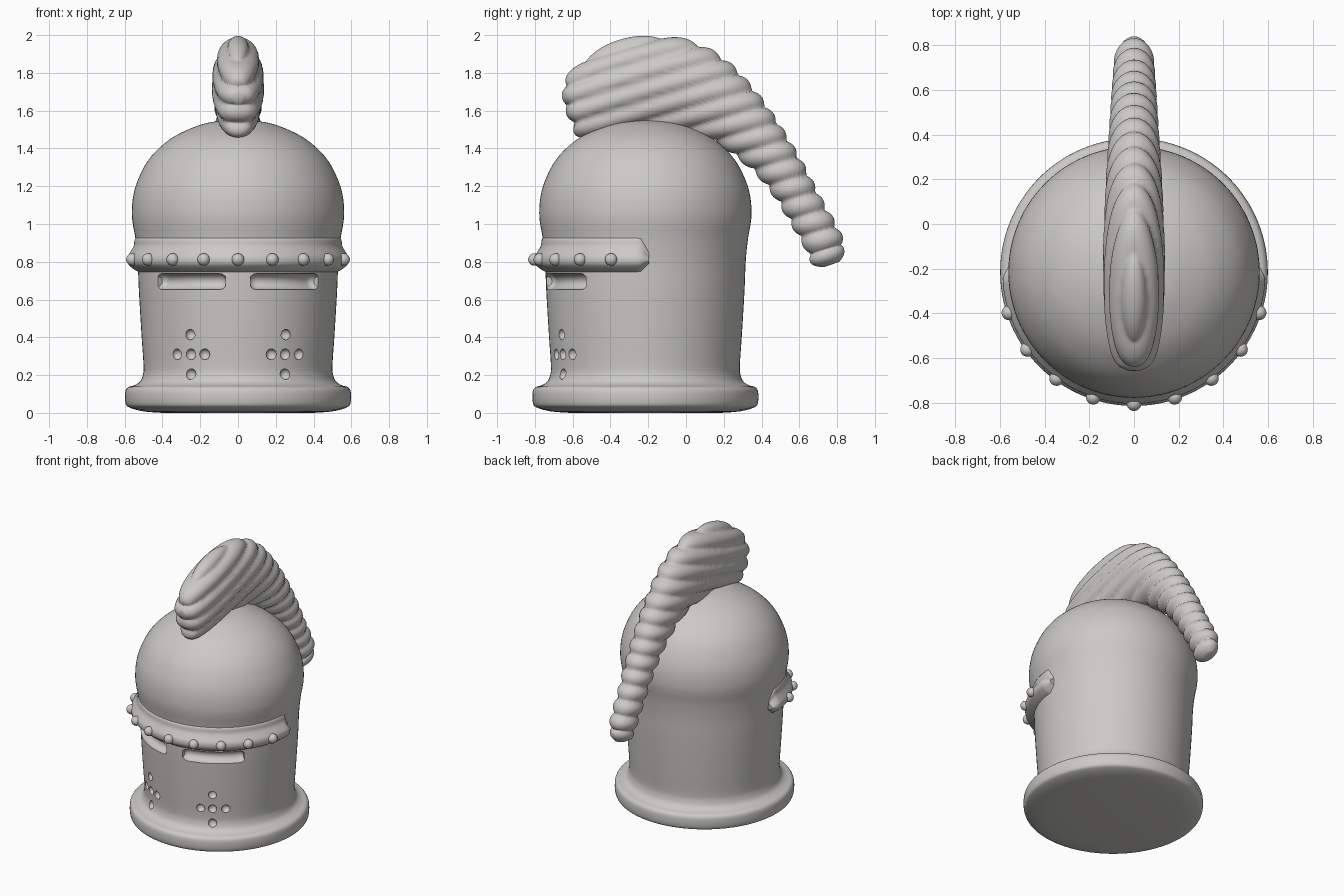
import bpy, bmesh, math
from mathutils import Vector

if "Cube" in bpy.data.objects:
    bpy.data.objects.remove(bpy.data.objects["Cube"])

CY = -0.215  # helmet axis in y

steel = bpy.data.materials.new("pale_grey")
steel.use_nodes = True
GREY = (0.6, 0.59, 0.57, 1)
steel.diffuse_color = GREY
steel.node_tree.nodes["Principled BSDF"].inputs["Base Color"].default_value = GREY


def spline(points, steps):
    """Catmull-Rom interpolation of tuples of any length."""
    pts = [Vector(p) for p in points]
    pts = [2 * pts[0] - pts[1]] + pts + [2 * pts[-1] - pts[-2]]
    out = []
    for a, b, c, d in zip(pts, pts[1:], pts[2:], pts[3:]):
        for i in range(steps):
            t = i / steps
            out.append((b * 2 + (c - a) * t + (2 * a - 5 * b + 4 * c - d) * t * t
                        + (3 * b - a - 3 * c + d) * t ** 3) / 2)
    return out + [pts[-2]]


def loft(name, rings, ripple=None):
    """Skin closed rings of points, cap both ends, optionally ripple the surface."""
    bm = bmesh.new()
    loops = [[bm.verts.new(p) for p in ring] for ring in rings]
    n = len(loops[0])
    for lo, hi in zip(loops, loops[1:]):
        for i in range(n):
            j = (i + 1) % n
            bm.faces.new((lo[i], lo[j], hi[j], hi[i]))
    bm.faces.new(loops[0][::-1])
    bm.faces.new(loops[-1])
    bmesh.ops.recalc_face_normals(bm, faces=bm.faces)
    if ripple:
        bm.normal_update()
        moves = [v.normal * ripple(v.co) for v in bm.verts]
        for v, m in zip(bm.verts, moves):
            v.co += m
    return to_object(name, bm)


def to_object(name, bm):
    mesh = bpy.data.meshes.new(name)
    bm.to_mesh(mesh)
    bm.free()
    mesh.materials.append(steel)
    ob = bpy.data.objects.new(name, mesh)
    bpy.context.collection.objects.link(ob)
    return ob


def smooth(ob, degrees=40):
    bpy.ops.object.select_all(action='DESELECT')
    ob.select_set(True)
    bpy.context.view_layer.objects.active = ob
    bpy.ops.object.shade_smooth_by_angle(angle=math.radians(degrees))


def ball(name, centre, radius):
    bm = bmesh.new()
    bmesh.ops.create_uvsphere(bm, u_segments=20, v_segments=12, radius=radius)
    bmesh.ops.translate(bm, verts=bm.verts, vec=centre)
    return to_object(name, bm)


def polar(angle, radius, z):
    """Point around the helmet axis; angle 0 is the front."""
    return Vector((radius * math.sin(angle), CY - radius * math.cos(angle), z))


def turn(count):
    return [2 * math.pi * i / count for i in range(count)]


# Helmet shell: turned profile with flared foot and domed crown
profile = [(.4, 0), (.5, .008), (.572, .027), (.595, .05), (.597, .11), (.582, .136),
           (.55, .146), (.52, .165), (.504, .2), (.5, .25), (.51, .4), (.525, .65),
           (.531, .8), (.543, .92), (.557, 1), (.562, 1.06), (.556, 1.14), (.535, 1.22),
           (.487, 1.32), (.42, 1.4), (.33, 1.468), (.2, 1.525), (.1, 1.545), (.01, 1.55)]
shell = loft("helmet_shell", [[polar(a, r, z) for a in turn(112)]
                              for r, z in spline(profile, 4)])

# Cutters for the eye slots and breathing holes
cutters = []
for side in (-1, 1):
    rings = []
    for k in range(25):
        t = k / 24
        ang = side * (.125 + .81 * t)
        fat = min(1, .6 + 8 * min(t, 1 - t))
        rings.append([polar(ang, .528 + .05 * fat * math.cos(b),
                            .695 + .043 * fat * math.sin(b)) for b in turn(20)])
    cutters.append(loft("eye_slot_cutter", rings))
    for dx, dz in ((0, 0), (.073, 0), (-.073, 0), (0, .105), (0, -.105)):
        x = side * (.25 + dx)
        ang = math.asin(x / .505)
        cutters.append(ball("breath_hole_cutter", polar(ang, .503, .31 + dz), .029))

bpy.context.view_layer.objects.active = shell
for cutter in cutters:
    cutter.hide_render = True
    mod = shell.modifiers.new("cut", 'BOOLEAN')
    mod.operation = 'DIFFERENCE'
    mod.solver = 'EXACT'
    mod.object = cutter
    bpy.ops.object.modifier_apply(modifier=mod.name)
for cutter in cutters:
    bpy.data.objects.remove(cutter)
smooth(shell)

# Brow band: half ring that melts into the shell above and below
section = spline([(.5, .93), (.545, .925), (.553, .885), (.572, .852), (.587, .825),
                  (.585, .79), (.56, .765), (.535, .75), (.5, .735)], 3)
rings = []
for k in range(81):
    t = k / 80
    ang = math.radians(-92 + 184 * t)
    grow = min(1, .35 + 25 * min(t, 1 - t))
    rings.append([polar(ang, .5 + (r - .5) * (.6 + .4 * grow), .81 + (z - .81) * grow)
                  for r, z in section])
smooth(loft("brow_band", rings), 50)

# Studs along the brow
for k in range(-4, 5):
    smooth(ball("brow_stud", polar(math.radians(18 * k), .588, .812), .033))

# Plume: oval sections given as upper y, z, lower y, z and half width
plume = [(-.65, 1.7, -.645, 1.63, .025), (-.625, 1.78, -.605, 1.54, .075),
         (-.52, 1.885, -.56, 1.46, .105), (-.36, 1.965, -.42, 1.45, .125),
         (-.17, 1.995, -.2, 1.48, .13), (.04, 1.96, -.02, 1.48, .125),
         (.21, 1.865, .14, 1.44, .118), (.36, 1.71, .25, 1.37, .11),
         (.49, 1.53, .37, 1.27, .102), (.61, 1.33, .475, 1.14, .095),
         (.71, 1.14, .56, 1, .088), (.8, .98, .635, .87, .082),
         (.835, .88, .665, .8, .07), (.81, .8, .73, .77, .025)]
rings = []
for y1, z1, y2, z2, w in spline(plume, 14):
    top, low = Vector((0, y1, z1)), Vector((0, y2, z2))
    mid, half = (top + low) / 2, (top - low) / 2
    rings.append([mid + half * math.cos(a) + Vector((w * math.sin(a), 0, 0))
                  for a in turn(72)])


def feather_ridges(co):
    """Rounded bands lying in tilted parallel planes."""
    return .024 * (abs(math.sin(math.pi * (co.z - .3 * co.y) / .107)) ** .8 - .62)


smooth(loft("plume", rings, feather_ridges), 80)
